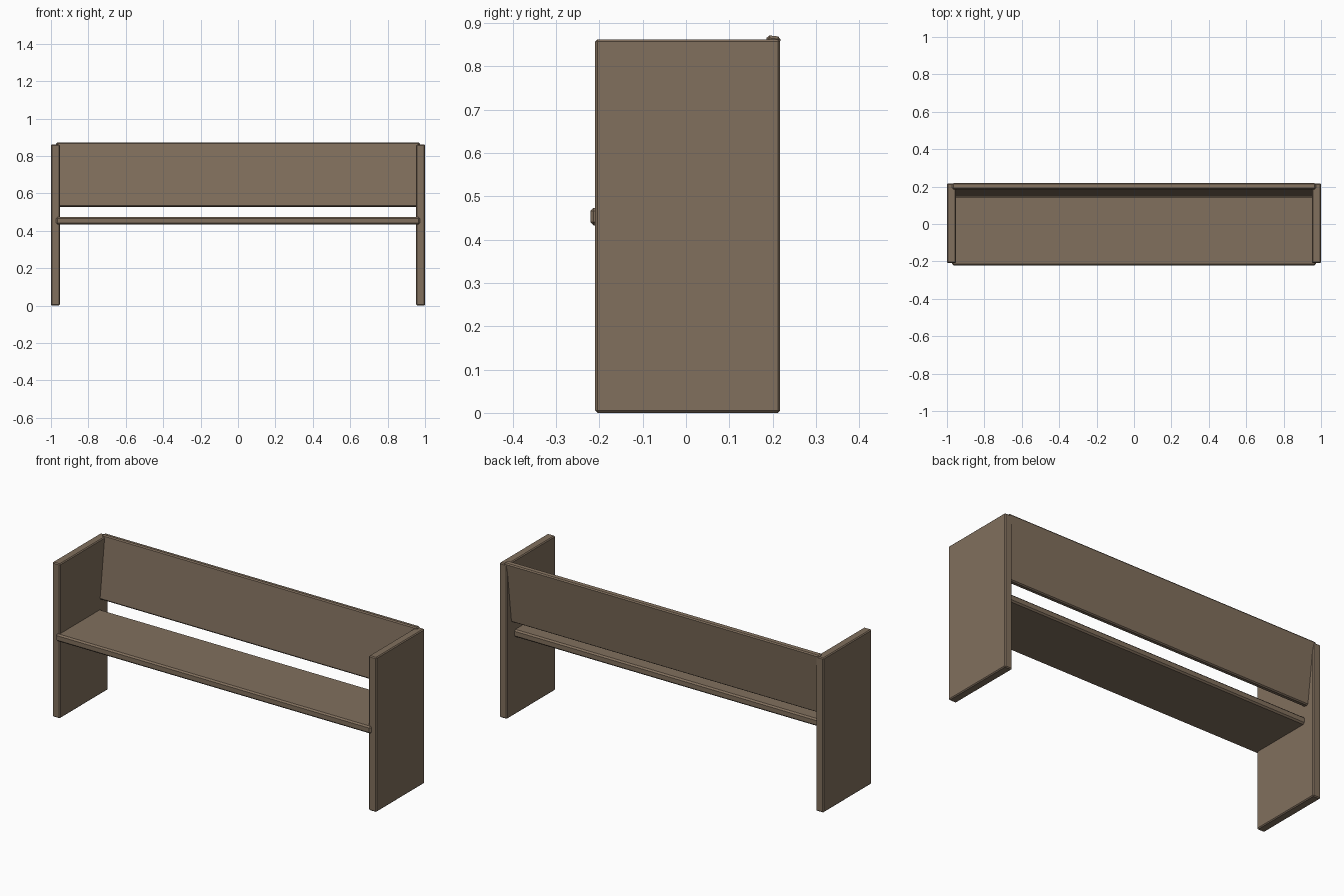
import bpy
from math import atan2, cos, hypot, sin

cube = bpy.data.objects.get("Cube")
if cube:
    bpy.data.objects.remove(cube, do_unlink=True)

wood = bpy.data.materials.new("brown wood")
wood.use_nodes = True
color = (0.22, 0.16, 0.11, 1)
wood.diffuse_color = color
wood.node_tree.nodes["Principled BSDF"].inputs["Base Color"].default_value = color


def board(name, center, size, bevel, tilt=0):
    """A plank with chamfered edges, tilted about the bench's long axis."""
    bpy.ops.mesh.primitive_cube_add(size=1, location=center)
    ob = bpy.context.object
    ob.name = name
    ob.scale = size
    bpy.ops.object.transform_apply(location=False, rotation=False, scale=True)
    ob.rotation_euler.x = tilt
    mod = ob.modifiers.new("chamfer", "BEVEL")
    mod.width = bevel
    mod.segments = 1
    ob.data.materials.append(wood)
    return ob


# Upright end panels
height, depth, thick = 0.862, 0.427, 0.047
for side, sign in (("left", 1), ("right", -1)):
    board(side + "_end_panel", (sign * (1 - thick / 2), 0.004, height / 2),
          (thick, depth, height), 0.005)

# Seat plank, let into the panels and standing slightly proud at the front
length = 1.944
front, back = -0.221, 0.15
board("seat", (0, (front + back) / 2, 0.453), (length, back - front, 0.041), 0.008)

# Backrest plank leaning backwards, placed by its front face
low_y, low_z, top_y, top_z = 0.145, 0.53, 0.187, 0.872
lean = atan2(top_y - low_y, top_z - low_z)
plank = 0.032
board("backrest",
      (0, (low_y + top_y) / 2 + cos(lean) * plank / 2,
       (low_z + top_z) / 2 - sin(lean) * plank / 2),
      (length, plank, hypot(top_y - low_y, top_z - low_z)), 0.006, -lean)
